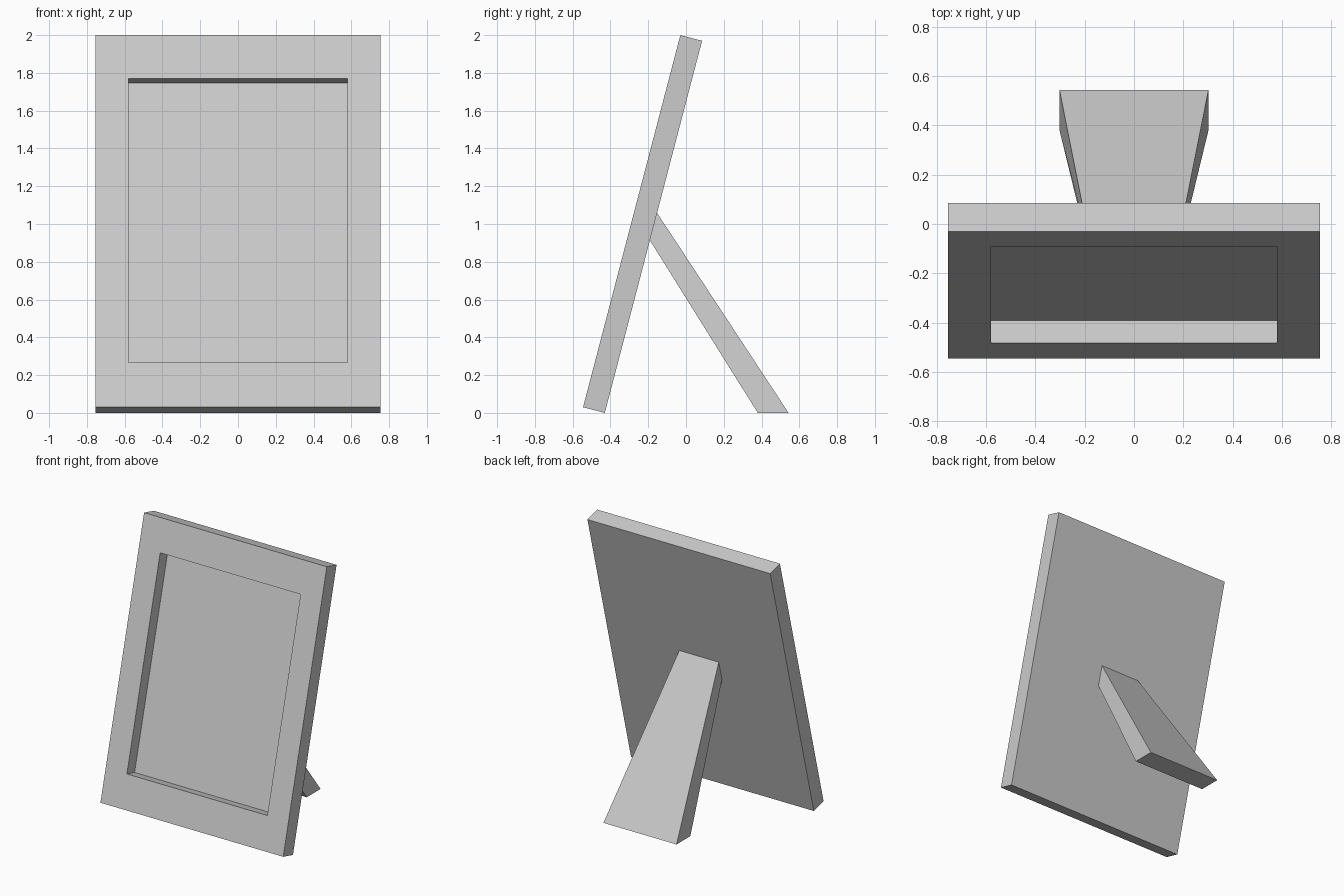
import bpy, bmesh, math
from mathutils import Matrix

if "Cube" in bpy.data.objects:
    bpy.data.objects.remove(bpy.data.objects["Cube"])

TILT = math.atan2(0.515, 1.97)
H, W, T, DEPTH = 2.036, 0.755, 0.119, 0.094


def loft(name, rings):
    """Join four-point rings into a closed, flat-faced solid."""
    bm = bmesh.new()
    loops = [[bm.verts.new(p) for p in ring] for ring in rings]
    for a, b in zip(loops, loops[1:]):
        for i in range(4):
            j = (i + 1) % 4
            bm.faces.new((a[i], a[j], b[j], b[i]))
    bm.faces.new(loops[0])
    bm.faces.new(loops[-1])
    bmesh.ops.recalc_face_normals(bm, faces=bm.faces)
    mesh = bpy.data.meshes.new(name)
    bm.to_mesh(mesh)
    bm.free()
    obj = bpy.data.objects.new(name, mesh)
    bpy.context.collection.objects.link(obj)
    return obj


def rect(half_w, z0, z1, y):
    return [(-half_w, y, z0), (half_w, y, z0), (half_w, y, z1), (-half_w, y, z1)]


# Picture frame: back, front rim, opening and recessed panel, leaned back
frame = loft("picture_frame", [
    rect(W, 0, H, T),
    rect(W, 0, H, 0),
    rect(0.58, 0.246, 1.798, 0),
    rect(0.58, 0.246, 1.798, DEPTH),
])
frame.data.transform(Matrix.Translation((0, -0.545, 0.03)) @ Matrix.Rotation(-TILT, 4, 'X'))


# Easel leg: tapered slab from the frame back to the ground
def leg_ring(half_w, lower, upper):
    return [(-half_w, *lower), (half_w, *lower), (half_w, *upper), (-half_w, *upper)]


loft("easel_leg", [
    leg_ring(0.163, (-0.192, 0.915), (-0.154, 1.06)),
    leg_ring(0.302, (0.38, 0), (0.543, 0)),
])
